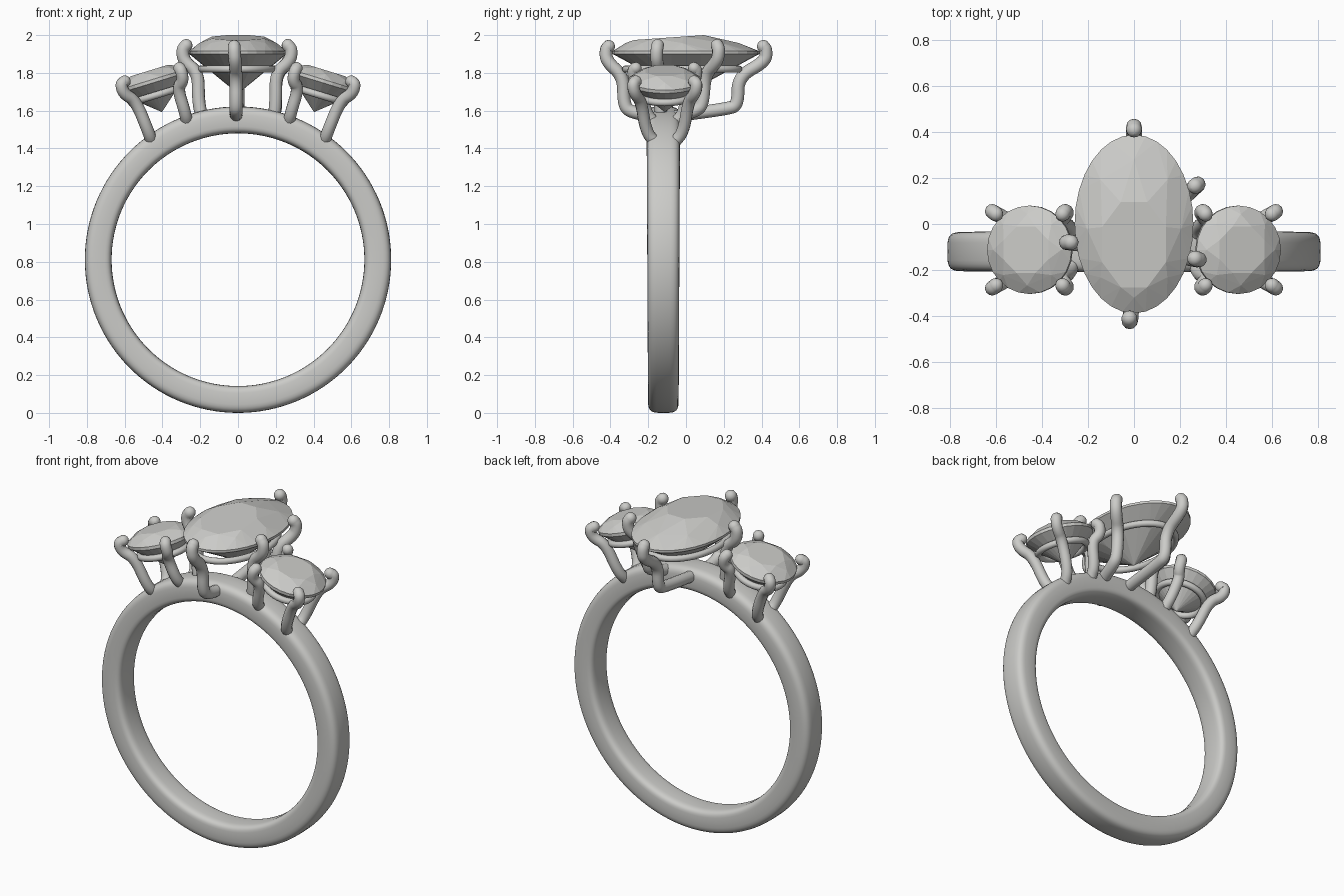
import bpy, bmesh, math
from mathutils import Vector, Matrix

if "Cube" in bpy.data.objects:
    bpy.data.objects.remove(bpy.data.objects["Cube"])

grey = bpy.data.materials.new("silver_grey")
grey.use_nodes = True
colour = (0.6, 0.6, 0.58, 1)
grey.diffuse_color = colour
grey.node_tree.nodes["Principled BSDF"].inputs["Base Color"].default_value = colour

BAND_Y = -0.12


def add_mesh(name, mesh, smooth):
    obj = bpy.data.objects.new(name, mesh)
    bpy.context.collection.objects.link(obj)
    mesh.materials.clear()
    mesh.materials.append(grey)
    for poly in mesh.polygons:
        poly.use_smooth = smooth
    return obj


def add_bmesh(name, bm, smooth):
    mesh = bpy.data.meshes.new(name)
    bmesh.ops.recalc_face_normals(bm, faces=bm.faces)
    bm.to_mesh(mesh)
    bm.free()
    return add_mesh(name, mesh, smooth)


def wire(name, points, radius, closed=False, rounded=False):
    """Round wire through the points, optionally with a domed last end."""
    path = [(Vector(p), 1.0) for p in points]
    if rounded:
        end = path[-1][0]
        step = (end - path[-2][0]).normalized() * radius
        for i in range(1, 7):
            a = i * math.pi / 12
            path.append((end + step * math.sin(a), max(math.cos(a), 0.02)))
    curve = bpy.data.curves.new(name, 'CURVE')
    curve.dimensions = '3D'
    curve.bevel_depth = radius
    curve.bevel_resolution = 4
    curve.use_fill_caps = True
    spline = curve.splines.new('POLY')
    spline.points.add(len(path) - 1)
    for target, (p, r) in zip(spline.points, path):
        target.co = (*p, 1)
        target.radius = r
    spline.use_cyclic_u = closed
    temp = bpy.data.objects.new(name + "_path", curve)
    bpy.context.collection.objects.link(temp)
    bpy.context.view_layer.update()
    graph = bpy.context.evaluated_depsgraph_get()
    mesh = bpy.data.meshes.new_from_object(temp.evaluated_get(graph))
    bpy.data.objects.remove(temp)
    return add_mesh(name, mesh, True)


def soften(points, rounds=3):
    """Cut the corners of a path, keeping its ends."""
    pts = [Vector(p) for p in points]
    for _ in range(rounds):
        new = [pts[0]]
        for a, b in zip(pts, pts[1:]):
            new += [a.lerp(b, 0.25), a.lerp(b, 0.75)]
        pts = new + [pts[-1]]
    return pts


def ellipse(rx, ry, z, count, cy=0.0, turn=0.0):
    angles = [2 * math.pi * (i + turn) / count for i in range(count)]
    return [Vector((rx * math.cos(a), cy + ry * math.sin(a), z)) for a in angles]


def gem(name, points, matrix):
    """Faceted stone: the hull of its facet corners."""
    bm = bmesh.new()
    for p in points:
        bm.verts.new(matrix @ p)
    hull = bmesh.ops.convex_hull(bm, input=bm.verts)
    loose = [v for v in hull["geom_interior"] if isinstance(v, bmesh.types.BMVert)]
    bmesh.ops.delete(bm, geom=loose, context='VERTS')
    return add_bmesh(name, bm, False)


# Band: rounded outside, gently domed inside, a little wider at the top
bm = bmesh.new()
profile = []
for i in range(32):
    a = 2 * math.pi * i / 32
    c, s = math.cos(a), math.sin(a)
    power = 0.6 if c > 0 else 0.45
    r = 0.74 + 0.071 * math.copysign(abs(c) ** power, c)
    profile.append(bm.verts.new((r, 0.085 * math.copysign(abs(s) ** 0.5, s), 0)))
edges = [bm.edges.new((profile[i - 1], profile[i])) for i in range(32)]
bmesh.ops.spin(bm, geom=profile + edges, axis=(0, 1, 0), cent=(0, 0, 0),
               angle=2 * math.pi, steps=128, use_merge=True)
bmesh.ops.remove_doubles(bm, verts=bm.verts, dist=0.0005)
for v in bm.verts:
    v.co.y = v.co.y * (1 + 0.06 * v.co.z) + BAND_Y
    v.co.z += 0.811
add_bmesh("band", bm, True)

# Centre stone: its table leans slightly to the front
crown = ellipse(0.15, 0.2, 1.99, 8, cy=-0.09, turn=0.5)
crown += ellipse(0.205, 0.3, 1.958, 8, cy=-0.02)
for p in crown[:8]:
    p.z = 2.0 + 0.07 * (p.y - 0.095)
stone = crown + ellipse(0.258, 0.388, 1.915, 32) + ellipse(0.258, 0.388, 1.9, 32)
stone += ellipse(0.14, 0.21, 1.8, 8, turn=0.5) + [Vector((0, 0, 1.69))]
gem("centre_stone", stone, Matrix())

# Centre setting: oval rail and five claws
wire("centre_rail", ellipse(0.2, 0.3, 1.82, 48, cy=-0.02), 0.019, closed=True)
claws = {
    "front": [(-0.01, -0.15, 1.57), (-0.01, -0.29, 1.59), (-0.01, -0.33, 1.63), (-0.01, -0.33, 1.78),
              (-0.015, -0.42, 1.86), (-0.02, -0.425, 1.92), (-0.02, -0.41, 1.94)],
    "back": [(0, -0.08, 1.57), (0, 0.22, 1.61), (0, 0.275, 1.63), (0, 0.275, 1.78),
             (0, 0.42, 1.86), (0, 0.425, 1.92), (0, 0.41, 1.94)],
    "left_front": [(0.19, -0.13, 1.56), (0.2, -0.14, 1.65), (0.2, -0.14, 1.8),
                   (0.275, -0.155, 1.86), (0.285, -0.155, 1.92), (0.265, -0.15, 1.945)],
    "left_back": [(0.17, -0.08, 1.56), (0.2, 0.06, 1.6), (0.2, 0.09, 1.64), (0.2, 0.1, 1.79),
                  (0.27, 0.165, 1.86), (0.28, 0.175, 1.92), (0.265, 0.165, 1.945)],
    "right": [(-0.19, -0.11, 1.56), (-0.21, -0.1, 1.65), (-0.21, -0.09, 1.8),
              (-0.285, -0.08, 1.86), (-0.295, -0.08, 1.92), (-0.275, -0.08, 1.945)],
}
for place, path in claws.items():
    wire("centre_claw_" + place, soften(path), 0.034, rounded=True)

# Side stones, rails and claws, mirrored left and right
for side, sx in (("left", 1), ("right", -1)):
    place = (Matrix.Translation((sx * 0.452, -0.112, 1.755))
             @ Matrix.Rotation(sx * math.radians(17), 4, 'Y'))
    stone = ellipse(0.11, 0.11, 0.06, 8, turn=0.5) + ellipse(0.155, 0.155, 0.04, 8)
    stone += ellipse(0.192, 0.192, 0.01, 24) + ellipse(0.192, 0.192, -0.008, 24)
    stone += ellipse(0.1, 0.1, -0.085, 8, turn=0.5) + [Vector((0, 0, -0.17))]
    gem("side_stone_" + side, stone, place)
    rail = [place @ p for p in ellipse(0.14, 0.14, -0.075, 40)]
    wire("side_rail_" + side, rail, 0.019, closed=True)
    for depth, sy in (("front", -1), ("back", 1)):
        outer = [(0.455, 0.05, 1.43), (0.475, 0.1, 1.49), (0.54, 0.125, 1.65),
                 (0.605, 0.16, 1.69), (0.62, 0.17, 1.74), (0.6, 0.155, 1.755)]
        inner = [(0.27, 0.06, 1.54), (0.28, 0.1, 1.59), (0.32, 0.125, 1.72),
                 (0.29, 0.16, 1.76), (0.3, 0.17, 1.81), (0.31, 0.155, 1.825)]
        for kind, path in (("outer", outer), ("inner", inner)):
            pts = [(sx * x, -0.112 + sy * y, z) for x, y, z in path]
            wire(f"side_claw_{side}_{depth}_{kind}", soften(pts), 0.032, rounded=True)
